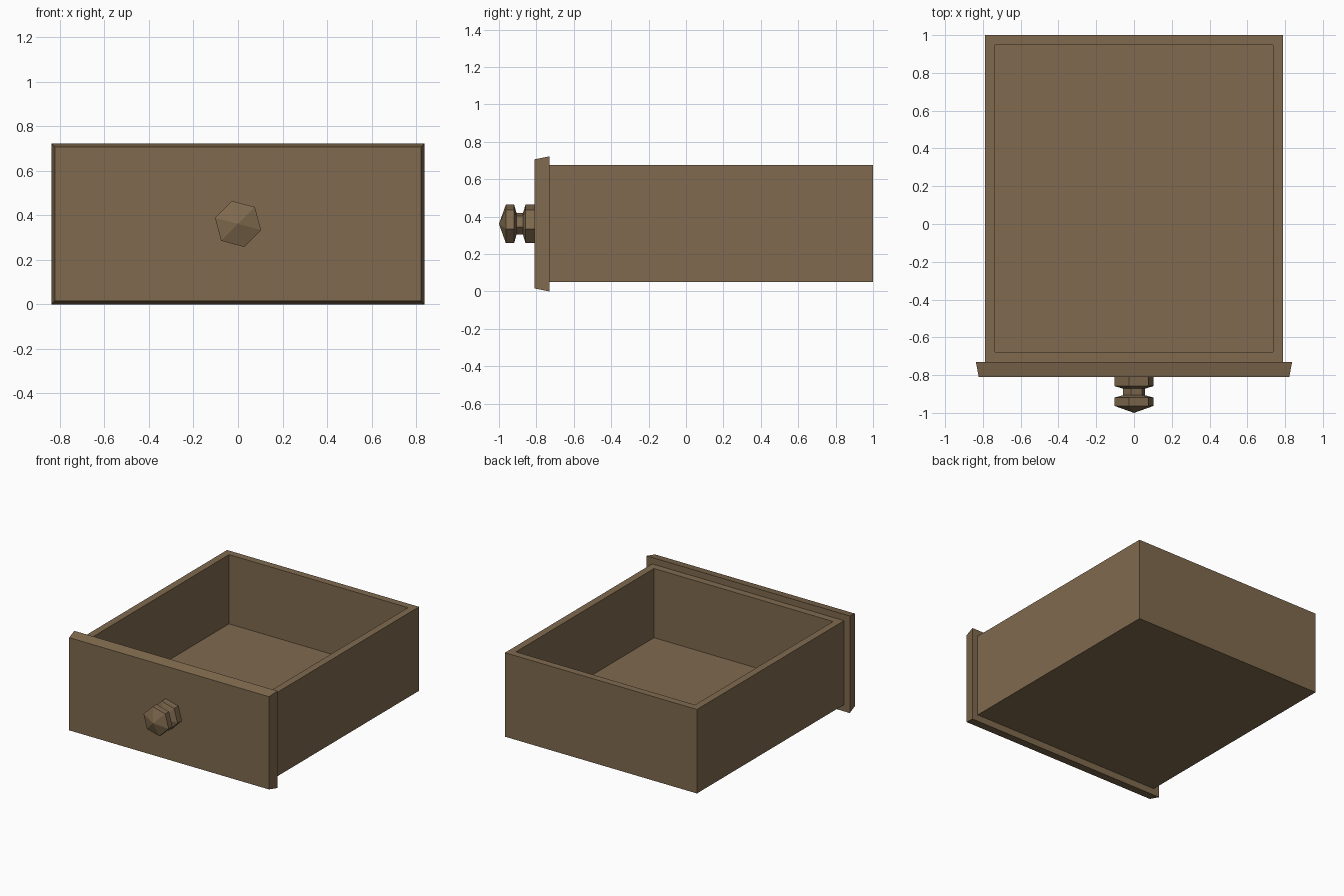
import bpy, bmesh, math

if "Cube" in bpy.data.objects:
    bpy.data.objects.remove(bpy.data.objects["Cube"])

wood = bpy.data.materials.new("brown_wood")
wood.diffuse_color = (0.215, 0.144, 0.077, 1)
wood.use_nodes = True
wood.node_tree.nodes["Principled BSDF"].inputs["Base Color"].default_value = wood.diffuse_color


def add_object(name, bm):
    bmesh.ops.recalc_face_normals(bm, faces=bm.faces)
    mesh = bpy.data.meshes.new(name)
    bm.to_mesh(mesh)
    bm.free()
    mesh.materials.append(wood)
    obj = bpy.data.objects.new(name, mesh)
    bpy.context.collection.objects.link(obj)
    return obj


def box(bm, x, y0, y1, z0, z1):
    """Box symmetric in x."""
    verts = bmesh.ops.create_cube(bm, size=1)["verts"]
    for v in verts:
        v.co = (math.copysign(x, v.co.x),
                y1 if v.co.y > 0 else y0,
                z1 if v.co.z > 0 else z0)
    return verts


# Drawer tray: box with its top inset and pushed down to the floor
bm = bmesh.new()
box(bm, 0.79, -0.73, 1.0, 0.05, 0.675)
bm.normal_update()
top = next(f for f in bm.faces if f.normal.z > 0.9)
bmesh.ops.inset_region(bm, faces=[top], thickness=0.075)
rim = [f for f in bm.faces if f.normal.z > 0.9 and f is not top]
floor = bmesh.ops.extrude_discrete_faces(bm, faces=[top])["faces"][0]
for v in floor.verts:
    v.co.z = 0.16
add_object("drawer_tray", bm)

# Front panel: sides taper slightly toward the front
bm = bmesh.new()
for v in box(bm, 0.837, -0.81, -0.73, 0.0, 0.722):
    if v.co.y < -0.8:
        v.co.x -= math.copysign(0.015, v.co.x)
        v.co.z += 0.016 if v.co.z < 0.3 else -0.016
add_object("front_panel", bm)

# Knob: six-sided turned profile (y, radius) ending in a point
profile = [(-0.81, 0.107), (-0.858, 0.107), (-0.872, 0.059),
           (-0.906, 0.059), (-0.919, 0.107), (-0.963, 0.107)]
bm = bmesh.new()
rings = []
for y, r in profile:
    angles = [math.radians(45 + 60 * k) for k in range(6)]
    rings.append([bm.verts.new((r * math.cos(a), y, 0.361 + r * math.sin(a)))
                  for a in angles])
tip = bm.verts.new((0, -1.0, 0.361))
bm.faces.new(rings[0])
for k in range(6):
    n = (k + 1) % 6
    for a, b in zip(rings, rings[1:]):
        bm.faces.new((a[k], a[n], b[n], b[k]))
    bm.faces.new((rings[-1][k], rings[-1][n], tip))
add_object("knob", bm)
